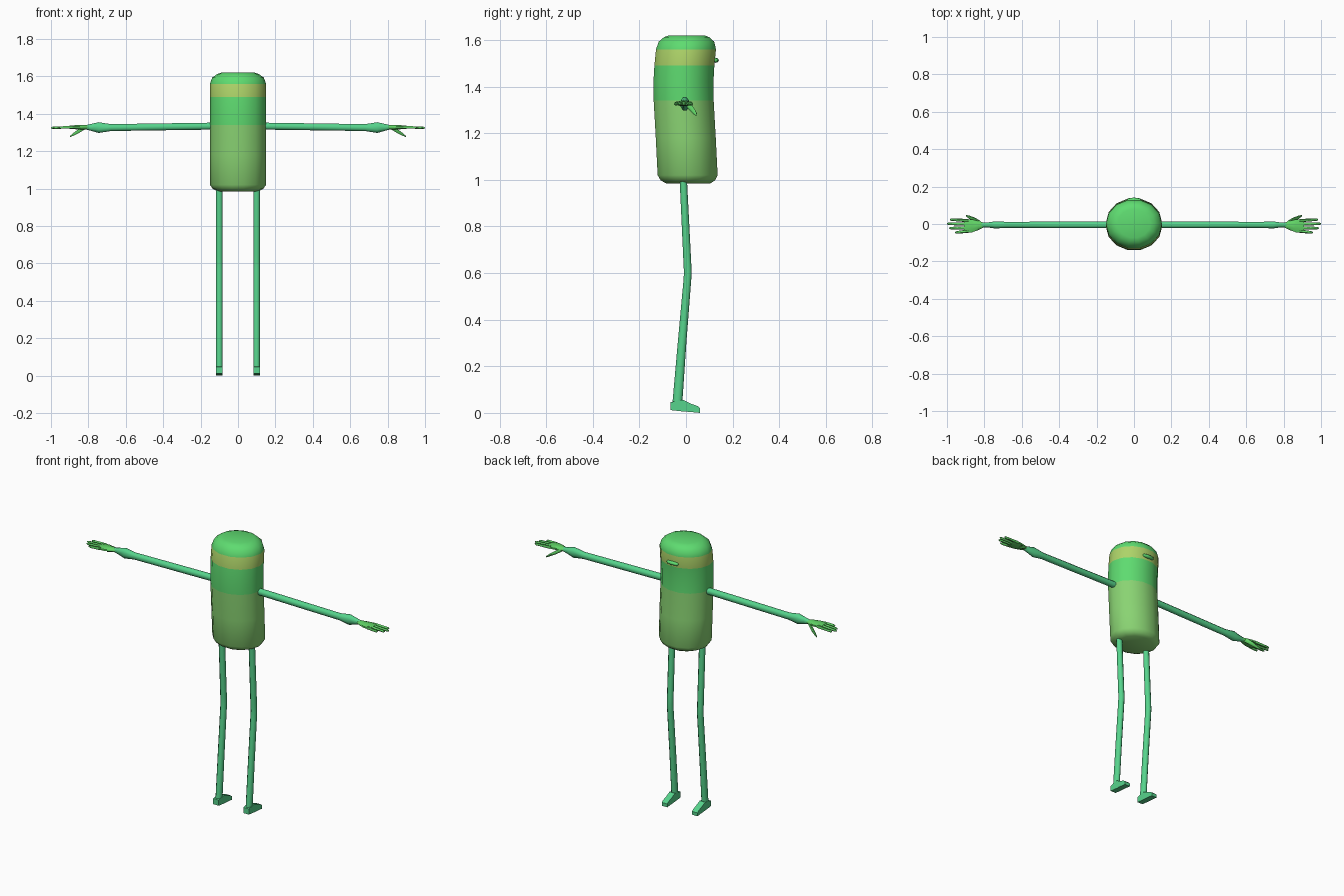
import bpy, bmesh, math
from mathutils import Vector


def mat(name, srgb):
    m = bpy.data.materials.new(name)
    m.diffuse_color = [((c + 0.055) / 1.055) ** 2.4 for c in srgb] + [1]
    return m


LEAF = mat("leaf green", (0.37, 0.86, 0.44))
BAND = mat("yellow green", (0.68, 0.83, 0.41))
LOWER = mat("soft green", (0.54, 0.83, 0.45))
LIMB = mat("sea green", (0.34, 0.83, 0.55))
HAND = mat("grass green", (0.38, 0.83, 0.40))


def loft(name, rings, sides, mats, axis, rule=None, smooth=60, turn=0.0):
    """Skin a closed tube over rings of (centre, radius a, radius b)."""
    a_dir, b_dir = {"x": ((0, 1, 0), (0, 0, 1)),
                    "y": ((1, 0, 0), (0, 0, 1)),
                    "z": ((1, 0, 0), (0, 1, 0))}[axis]
    a_dir, b_dir = Vector(a_dir), Vector(b_dir)
    bm = bmesh.new()
    loops = []
    for c, ra, rb in rings:
        loop = []
        for i in range(sides):
            t = math.tau * (i + turn) / sides
            loop.append(bm.verts.new(Vector(c) + a_dir * ra * math.cos(t) + b_dir * rb * math.sin(t)))
        loops.append(loop)
    for p, q in zip(loops, loops[1:]):
        for i in range(sides):
            j = (i + 1) % sides
            bm.faces.new((p[i], p[j], q[j], q[i]))
    bm.faces.new(loops[0])
    bm.faces.new(loops[-1])
    bmesh.ops.recalc_face_normals(bm, faces=bm.faces)
    if rule:
        for f in bm.faces:
            f.material_index = rule(f.calc_center_median())
    me = bpy.data.meshes.new(name)
    bm.to_mesh(me)
    bm.free()
    ob = bpy.data.objects.new(name, me)
    bpy.context.collection.objects.link(ob)
    for m in mats:
        me.materials.append(m)
    bpy.ops.object.select_all(action='DESELECT')
    ob.select_set(True)
    bpy.context.view_layer.objects.active = ob
    bpy.ops.object.shade_smooth_by_angle(angle=math.radians(smooth))
    return ob


# Body: capsule bent slightly along its height, coloured by height
def body_colour(c):
    if c.z < 1.34:
        return 2
    return 1 if 1.49 < c.z < 1.56 else 0


body = [  # z, y centre, x radius, y radius
    (0.985, 0.010, 0.108, 0.098), (0.998, 0.008, 0.135, 0.120), (1.02, 0.007, 0.150, 0.132),
    (1.18, -0.001, 0.151, 0.132), (1.34, -0.010, 0.151, 0.132), (1.42, -0.011, 0.151, 0.132),
    (1.49, -0.007, 0.151, 0.132), (1.56, 0.000, 0.150, 0.132), (1.593, 0.002, 0.138, 0.122),
    (1.612, 0.003, 0.112, 0.100), (1.62, 0.003, 0.088, 0.078)]
loft("body", [((0, y, z), rx, ry) for z, y, rx, ry in body], 14,
     [LEAF, BAND, LOWER], "z", body_colour)

# Small rounded bar on the face
loft("mouth", [((x, 0.128 - 1.5 * x * x, 1.513), r * 1.2, r) for x, r in
               ((-0.037, 0.004), (-0.031, 0.009), (0, 0.011), (0.031, 0.009), (0.037, 0.004))],
     8, [LEAF], "x")

for s, side in ((-1, "left"), (1, "right")):
    # Leg with a gentle knee
    leg = [(1.03, -0.013, 0.017), (0.64, 0.006, 0.018), (0.60, 0.008, 0.018),
           (0.56, 0.005, 0.018), (0.30, -0.017, 0.020), (0.03, -0.038, 0.023)]
    loft(side + "_leg", [((0.1 * s, y, z), 0.0185, r) for z, y, r in leg], 8, [LIMB], "z", turn=0.5)

    # Foot: wedge from heel to toe; k turns half height into the corner radius
    k = math.sqrt(2)
    foot = [(-0.066, 0.012, 0.046), (-0.012, 0.006, 0.056), (0.020, 0.004, 0.040),
            (0.050, 0.001, 0.029), (0.060, 0.000, 0.020)]
    loft(side + "_foot", [((0.1 * s, y, (lo + hi) / 2), 0.018 * k, (hi - lo) / 2 * k)
                          for y, lo, hi in foot], 4, [LIMB], "y", turn=0.5, smooth=35)

    # Arm with a flared cuff narrowing to the wrist
    arm = [(0.12, 1.334, 0.019, 0.020), (0.40, 1.330, 0.019, 0.020), (0.68, 1.326, 0.018, 0.020),
           (0.745, 1.326, 0.020, 0.031), (0.785, 1.327, 0.014, 0.020), (0.815, 1.328, 0.014, 0.012)]
    loft(side + "_arm", [((x * s, -0.005, z), ry, rz) for x, z, ry, rz in arm], 8, [LIMB], "x", turn=0.5)

    # Palm
    palm = [(0.80, -0.005, 0.012, 0.011), (0.83, -0.008, 0.026, 0.013), (0.865, -0.010, 0.037, 0.012),
            (0.895, -0.011, 0.038, 0.010), (0.908, -0.011, 0.035, 0.007)]
    loft(side + "_palm", [((x * s, y, 1.328), ry, rz) for x, y, ry, rz in palm], 8, [HAND], "x", turn=0.5)

    # Four fingers
    fingers = [(0.018, 0.024, 0.985), (-0.001, 0.001, 1.0), (-0.020, -0.022, 0.988), (-0.038, -0.046, 0.957)]
    for n, (y0, y1, tip) in enumerate(fingers):
        path = [(0.885, 0.009), (0.94, 0.0075), (tip - 0.008, 0.0065), (tip, 0.003)]
        loft(f"{side}_finger_{n + 1}",
             [((x * s, y0 + (y1 - y0) * (x - 0.885) / (tip - 0.885), 1.328 - 0.03 * (x - 0.885)), r, r)
              for x, r in path], 6, [HAND], "x")

    # Thumb angled forward and down
    thumb = [(0.820, 0.005, 1.325, 0.011), (0.850, 0.022, 1.308, 0.012),
             (0.880, 0.036, 1.290, 0.009), (0.897, 0.044, 1.279, 0.004)]
    loft(side + "_thumb", [((x * s, y, z), r, r) for x, y, z, r in thumb], 6, [HAND], "x")
